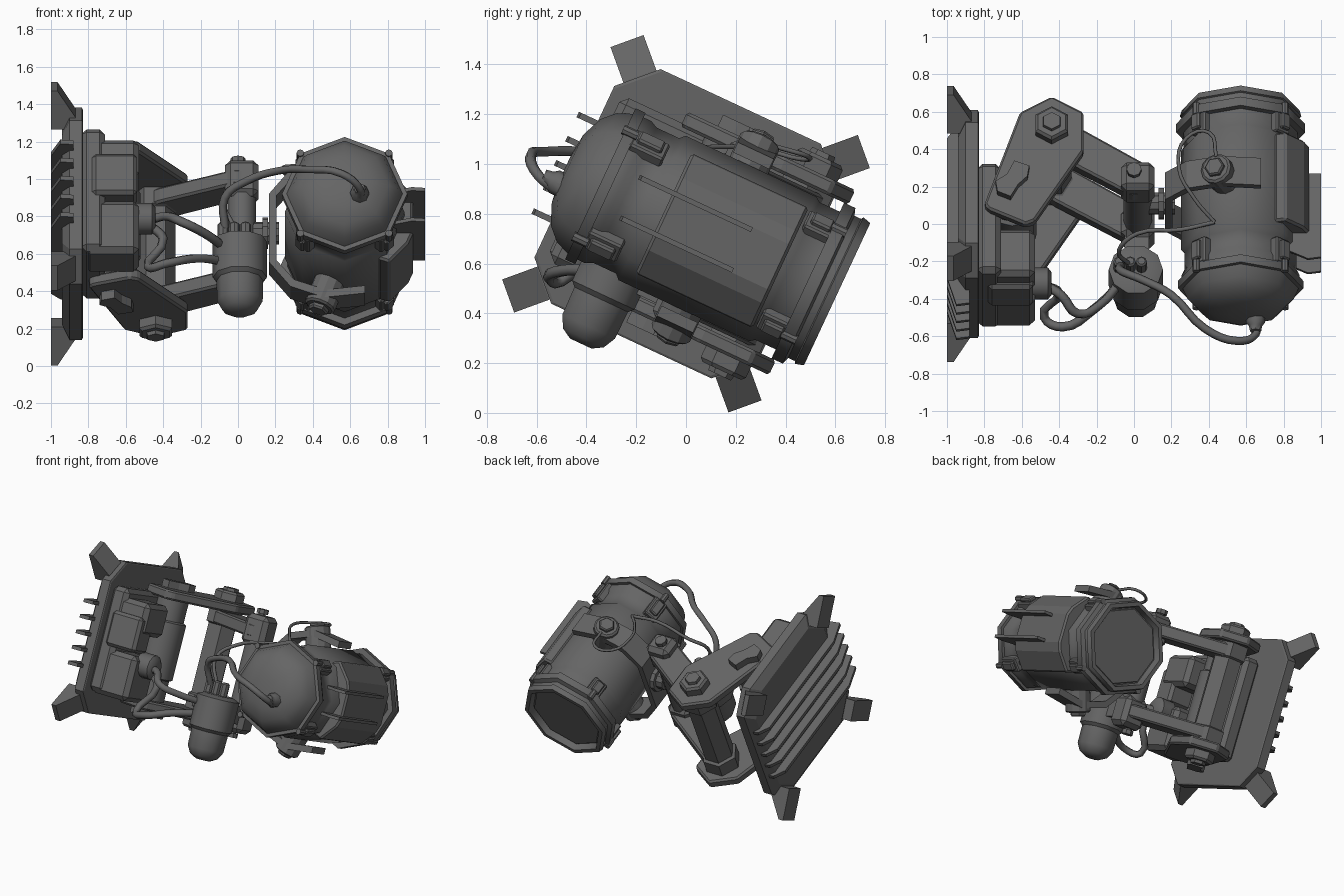
import bpy, bmesh
from math import sin, cos, pi, radians
from mathutils import Matrix

if "Cube" in bpy.data.objects:
    bpy.data.objects.remove(bpy.data.objects["Cube"])

# Everything is modelled upright, then the whole lamp is tipped about x
TILT = Matrix.Translation((0, 0, .76)) @ Matrix.Rotation(radians(-25), 4, 'X')
METAL = bpy.data.materials.new("dark_metal")
METAL.diffuse_color = (.13, .13, .13, 1)
METAL.use_nodes = True
METAL.node_tree.nodes["Principled BSDF"].inputs["Base Color"].default_value = METAL.diffuse_color


def loft(name, rings, bevel=0, smooth=None):
    bm = bmesh.new()
    vs = [[bm.verts.new(p) for p in r] for r in rings]
    n = len(rings[0])
    for a, b in zip(vs, vs[1:]):
        for i in range(n):
            bm.faces.new((a[i], a[(i + 1) % n], b[(i + 1) % n], b[i]))
    bm.faces.new(vs[0])
    bm.faces.new(vs[-1])
    bmesh.ops.recalc_face_normals(bm, faces=bm.faces)
    me = bpy.data.meshes.new(name)
    bm.to_mesh(me)
    bm.free()
    me.materials.append(METAL)
    ob = bpy.data.objects.new(name, me)
    bpy.context.collection.objects.link(ob)
    ob.matrix_world = TILT
    if bevel:
        m = ob.modifiers.new("bevel", 'BEVEL')
        m.width, m.segments = bevel, 1
    if smooth:
        bpy.ops.object.select_all(action='DESELECT')
        ob.select_set(True)
        bpy.context.view_layer.objects.active = ob
        bpy.ops.object.shade_smooth_by_angle(angle=radians(smooth))
    return ob


def place(p, axis, h):
    q = list(p)
    q.insert('xyz'.index(axis), h)
    return q


def prism(name, pts, axis, a, b, bevel=0, smooth=None):
    return loft(name, [[place(p, axis, h) for p in pts] for h in (a, b)], bevel, smooth)


def box(name, x, y, z, bevel=0):
    return prism(name, [(x[0], y[0]), (x[1], y[0]), (x[1], y[1]), (x[0], y[1])], 'z', *z, bevel=bevel)


def ngon(c, r, n, rot=0.0):
    return [(c[0] + r * cos(rot + 2 * pi * i / n), c[1] + r * sin(rot + 2 * pi * i / n)) for i in range(n)]


def lathe(name, c, axis, steps, n, rot=0.0, smooth=None):
    return loft(name, [[place(p, axis, h) for p in ngon(c, r, n, rot)] for h, r in steps], smooth=smooth)


def cable(name, pts, r):
    # cables are given in world positions
    cu = bpy.data.curves.new(name, 'CURVE')
    cu.dimensions, cu.bevel_depth, cu.bevel_resolution = '3D', r, 1
    cu.resolution_u, cu.use_fill_caps = 4, True
    cu.materials.append(METAL)
    sp = cu.splines.new('BEZIER')
    sp.bezier_points.add(len(pts) - 1)
    for b, p in zip(sp.bezier_points, pts):
        b.co = p
        b.handle_left_type = b.handle_right_type = 'AUTO'
    bpy.context.collection.objects.link(bpy.data.objects.new(name, cu))


# Wall plate with sloped back edges
def plate_ring(x, k):
    a, b, c = .495 * k, .52 * k, .14
    return [(x, u, v) for u, v in [(a, b - c), (a - c, b), (c - a, b), (-a, b - c),
                                   (-a, c - b), (c - a, -b), (a - c, -b), (a, c - b)]]


loft("wall_plate", [plate_ring(-.94, .88), plate_ring(-.9, 1), plate_ring(-.835, 1), plate_ring(-.83, .985)])

# Corner feet
for su in (1, -1):
    for sv in (1, -1):
        rings = []
        for u, v, x1 in [(.37, .41, -.86), (.42, .46, -.87), (.525, .565, -.965)]:
            w = .05
            p, q = (su * (u + w), sv * (v - w)), (su * (u - w), sv * (v + w))
            rings.append([(-1, *p), (x1, *p), (x1, *q), (-1, *q)])
        loft("plate_foot", rings)

# Cooling fins behind the plate
for i in range(-2, 3):
    v = i * .107
    prism("plate_fin", [(-.88, .48), (-.95, .47), (-1, .4), (-1, -.42), (-.95, -.58), (-.88, -.57)], 'z', v - .012, v + .012)

# Mount on the plate
box("mount_base", (-.84, -.71), (-.45, .2), (-.36, .36), .03)
box("mount_upper_block", (-.82, -.53), (-.44, -.16), (.08, .3), .03)
box("mount_lower_block", (-.82, -.53), (-.44, -.16), (-.37, -.06), .03)
box("mount_front_box", (-.78, -.54), (-.47, -.3), (-.04, .2), .02)
lathe("mount_hinge", (-.65, .03), 'z', [(-.4, .11), (-.2, .11), (-.19, .13), (.19, .13), (.2, .11), (.4, .11)], 12, smooth=40)
lathe("mount_socket", (-.3, -.11), 'x', [(-.56, .085), (-.46, .085), (-.44, .06)], 12, smooth=40)

# Folding arm, its hinges and bolts, mirrored above and below
B, C = (-.44, .38), (.02, .11)
outer = [(-.8, -.07), (-.78, -.1), (-.58, -.19), (-.53, -.17), (-.27, .24), (-.27, .47), (-.44, .565), (-.61, .47)]
inner = [(-.54, .34), (-.42, .25), (-.02, .02), (.06, .03), (.11, .12), (.08, .19), (-.38, .47), (-.5, .46)]
lathe("elbow_post", B, 'z', [(-.36, .125), (-.25, .125), (-.24, .105), (.24, .105), (.25, .125), (.36, .125)], 6)
for s in (1, -1):
    prism("outer_arm", outer, 'z', s * .345, s * .41, .012)
    prism("inner_arm", inner, 'z', s * .245, s * .335, .012)
    lathe("elbow_nut", B, 'z', [(s * .4, .1), (s * .46, .1), (s * .475, .085)], 6, .52)
    lathe("elbow_bolt", B, 'z', [(s * .47, .055), (s * .495, .05)], 6, .52)
    prism("hinge_latch", [(-.73, -.02), (-.66, -.05), (-.62, .02), (-.57, .07), (-.56, .13), (-.64, .16),
                          (-.68, .08), (-.74, .04)], 'z', s * .4, s * .46)
    box("post_knuckle", (-.07, .11), (.025, .19), sorted((s * .19, s * .4)), .03)
    lathe("post_pin", (C[0] - .02, C[1] + .01), 'z', [(s * .39, .025), (s * .41, .025), (s * .41, .04), (s * .44, .04)], 8)
lathe("swivel_post", C, 'z', [(-.3, .075), (.3, .075)], 10, smooth=40)

# Drive motor hanging beside the post
lathe("motor", (.01, -.18), 'z', [(-.17, .1), (-.19, .145), (-.4, .145), (-.42, .125), (-.54, .122), (-.59, .095), (-.615, .05)], 10, smooth=40)
box("motor_bracket", (-.05, .08), (-.18, .1), (-.34, -.22))
for x in (-.08, -.02, .04):
    lathe("motor_plug", (x, -.18), 'z', [(-.18, .03), (-.09, .03), (-.08, .02)], 8)

# Yoke holding the lamp
yoke_out = [(.68, .385), (.46, .41), (.28, .345), (.165, .2)]
yoke_in = [(.205, .19), (.3, .305), (.47, .365), (.68, .34)]
out = yoke_out + [(x, -z) for x, z in reversed(yoke_out)]
inn = yoke_in[::-1] + [(x, -z) for x, z in yoke_in]
loft("yoke", [[(o[0], .05, o[1]), (o[0], .21, o[1]), (i[0], .21, i[1]), (i[0], .05, i[1])] for o, i in zip(out, inn)])
lathe("yoke_axle", (.12, 0), 'x', [(.08, .06), (.13, .06), (.13, .085), (.16, .085), (.16, .06), (.22, .06)], 10)
for s in (1, -1):
    for nm, r, h0, h1, n in [("yoke_boss", .085, -.12, .045, 12), ("yoke_nut", .055, .04, .07, 6)]:
        k = lathe(nm, (0, 0), 'z', [(h0, r), (h1 - .01, r), (h1, r * .85)], n)
        k.matrix_world = TILT @ Matrix.Translation((.45, .13, s * .39)) @ \
            Matrix.Rotation(radians(-20 if s > 0 else 200), 4, 'Y')

# Lamp housing: domed rear, flanges and a recessed lens
H = (.57, 0)
lathe("lamp_housing", H, 'y', [
    (-.535, .06), (-.525, .15), (-.49, .235), (-.44, .285), (-.38, .31), (-.38, .335), (-.335, .335), (-.335, .315),
    (-.3, .315), (-.27, .3), (-.17, .3), (-.15, .32), (.43, .32), (.45, .305), (.54, .305), (.54, .345), (.59, .345),
    (.6, .315), (.63, .315), (.635, .325), (.67, .315), (.67, .285), (.62, .275)], 8, pi / 2, smooth=50)
lathe("lens", H, 'y', [(.61, .27), (.632, .262)], 8, pi / 2)

# Latches and flange knobs at the diagonal corners
for i in range(4):
    turn = TILT @ Matrix.Translation((.57, 0, 0)) @ Matrix.Rotation(pi / 4 + i * pi / 2, 4, 'Y')
    for y0, y1 in ((-.34, -.19), (.43, .56)):
        for nm, w, z in (("latch_base", .05, (.27, .325)), ("latch_clip", .03, (.32, .35))):
            d = .02 if nm == "latch_clip" else 0
            box(nm, (-w, w), (y0 + d, y1 - d), z, .008).matrix_world = turn
    for y0 in (-.39, .535):
        lathe("flange_knob", (0, .335), 'y', [(y0, .02), (y0 + .065, .02)], 8).matrix_world = turn

# Heat panel wrapping the outer side, with two fins
prism("side_panel", [(.75, .25), (.81, .27), (.91, .16), (.935, .1), (.935, -.1), (.91, -.16), (.81, -.27), (.75, -.25)],
      'y', -.1, .42, .012)
for v in (.09, -.09):
    prism("side_fin", [(.82, -.2), (.93, -.25), (1, -.24), (1, .25), (.82, .25)], 'z', v - .01, v + .01)

# Cables
lathe("lamp_socket", (.65, -.07), 'y', [(-.47, .05), (-.55, .05), (-.57, .035), (-.6, .03)], 8, smooth=40)
cable("signal_cable", [(-.47, -.33, .78), (-.39, -.38, .8), (-.3, -.48, .77), (-.18, -.43, .71), (-.08, -.32, .64)], .025)
cable("power_cable", [(-.47, -.33, .75), (-.4, -.37, .68), (-.48, -.5, .53), (-.38, -.55, .55),
                      (-.22, -.46, .575), (-.08, -.33, .56)], .025)
cable("lamp_cable", [(-.07, -.22, .74), (-.07, -.25, .9), (.05, -.3, .99), (.2, -.38, 1.04), (.38, -.56, 1.05),
                     (.55, -.625, 1.03), (.65, -.59, .95), (.65, -.53, .9)], .022)
cable("sensor_cable", [(-.02, -.22, .74), (-.08, -.14, .9), (.02, -.05, .98), (.25, -.03, 1.05), (.43, .01, 1.06)], .012)
cable("loop_cable", [(.43, .01, 1.06), (.32, .14, 1.07), (.24, .3, 1.06), (.28, .46, 1.02), (.4, .49, 1.03),
                     (.44, .36, 1.07)], .01)
